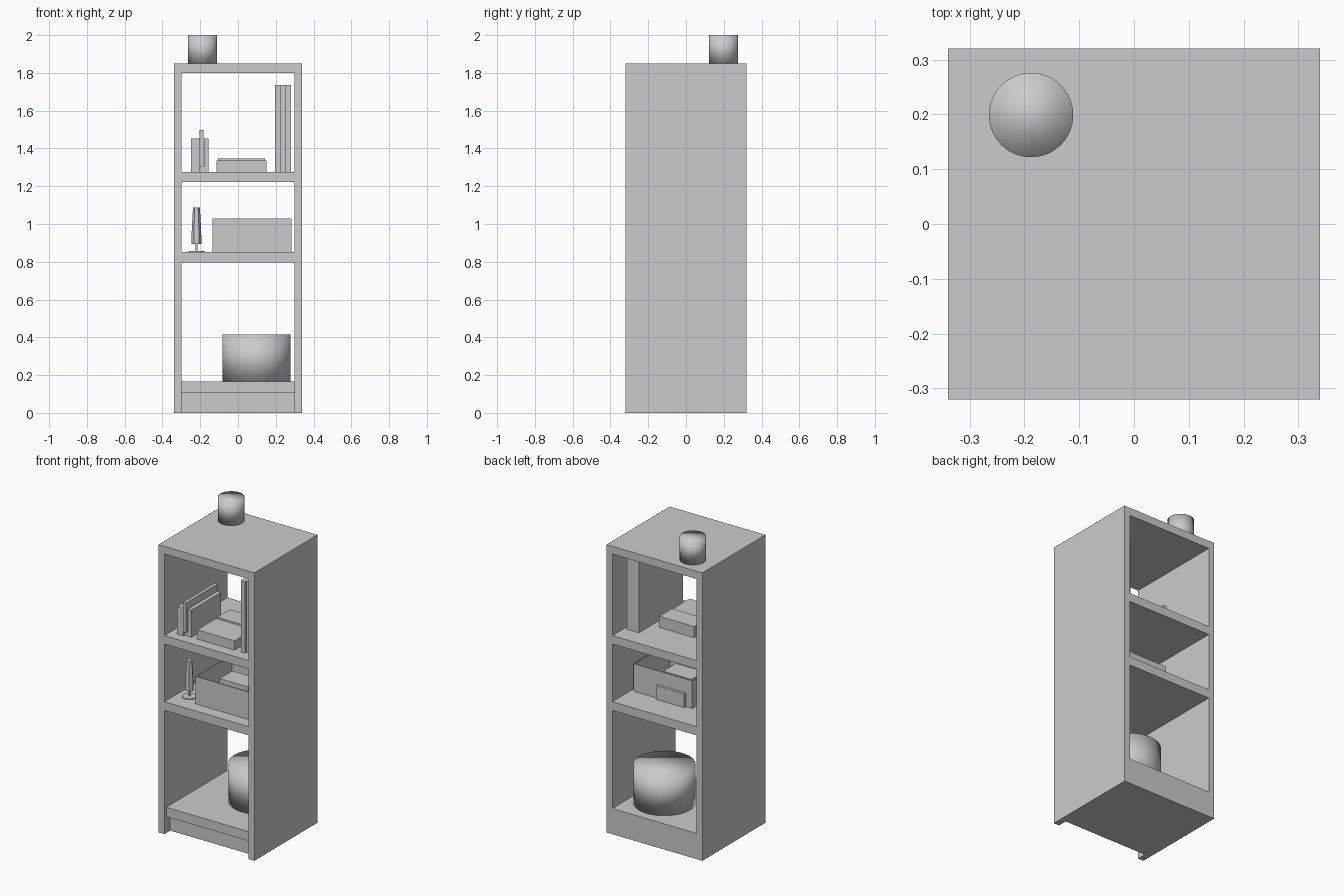
import bpy, bmesh
from math import cos, sin, pi

if "Cube" in bpy.data.objects:
    bpy.data.objects.remove(bpy.data.objects["Cube"])


def new_object(name, bm, smooth=False):
    bmesh.ops.recalc_face_normals(bm, faces=bm.faces)
    for f in bm.faces:
        f.smooth = smooth
    mesh = bpy.data.meshes.new(name)
    bm.to_mesh(mesh)
    bm.free()
    ob = bpy.data.objects.new(name, mesh)
    bpy.context.collection.objects.link(ob)
    return ob


def box(name, x, y, z):
    """Box from (min, max) pairs."""
    bm = bmesh.new()
    bmesh.ops.create_cube(bm, size=1)
    for v in bm.verts:
        v.co = [lo + (c + 0.5) * (hi - lo) for c, (lo, hi) in zip(v.co, (x, y, z))]
    return new_object(name, bm)


def turned(name, centre, profile, sides, smooth=False):
    """Closed solid of stacked rings; profile is (radius, z) from bottom to top."""
    bm = bmesh.new()
    rings = [[bm.verts.new((centre[0] + r * cos(2 * pi * i / sides),
                            centre[1] + r * sin(2 * pi * i / sides), z))
              for i in range(sides)] for r, z in profile]
    for a, b in zip(rings, rings[1:]):
        for i in range(sides):
            j = (i + 1) % sides
            bm.faces.new((a[i], a[j], b[j], b[i]))
    bm.faces.new(rings[0][::-1])
    bm.faces.new(rings[-1])
    return new_object(name, bm, smooth)


# Open-backed carcass: sides, shelves and recessed plinth
for side, x in (("left", (-0.34, -0.30)), ("right", (0.30, 0.34))):
    box(side + "_side_panel", x, (-0.32, 0.32), (0, 1.85))
for name, front, z in (("top_panel", -0.32, (1.80, 1.85)),
                       ("upper_shelf", -0.32, (1.222, 1.276)),
                       ("middle_shelf", -0.32, (0.795, 0.851)),
                       ("bottom_shelf", -0.30, (0.105, 0.165)),
                       ("plinth", -0.26, (0, 0.105))):
    box(name, (-0.30, 0.30), (front, 0.32), z)

# Round canister on top and large basket at the bottom
turned("top_canister", (-0.188, 0.199), [(0.077, 1.85), (0.077, 2.0)], 64, True)
turned("round_basket", (0.098, 0.08), [(0.181, 0.165), (0.181, 0.414)], 64, True)

# Middle shelf: open storage box with a carton inside and one behind
X0, X1, Y0, Y1, T = -0.135, 0.283, -0.24, 0.13, 0.008
Z = (0.851, 1.028)
box("storage_box_front", (X0, X1), (Y0, Y0 + T), Z)
box("storage_box_back", (X0, X1), (Y1 - T, Y1), Z)
box("storage_box_left", (X0, X0 + T), (Y0 + T, Y1 - T), Z)
box("storage_box_right", (X1 - T, X1), (Y0 + T, Y1 - T), Z)
box("storage_box_floor", (X0 + T, X1 - T), (Y0 + T, Y1 - T), (0.851, 0.859))
box("inner_carton", (-0.06, 0.14), (-0.10, 0.03), (0.859, 0.98))
box("rear_carton", (-0.09, 0.11), (0.13, 0.147), (0.851, 0.94))

# Middle shelf: faceted ornament on a stem
spot = (-0.22, -0.18)
turned("ornament_base", spot, [(0.042, 0.851), (0.042, 0.857)], 24)
turned("ornament_stem", spot, [(0.006, 0.857), (0.006, 0.90)], 12)
turned("ornament_body", spot, [(0.027, 0.895), (0.024, 0.99), (0.018, 1.087)], 6)

# Upper shelf: upright holder with a slim slab in its slot
box("holder_left", (-0.25, -0.205), (-0.26, 0.05), (1.276, 1.452))
box("holder_right", (-0.18, -0.155), (-0.25, 0.05), (1.276, 1.452))
box("holder_base", (-0.205, -0.18), (-0.25, 0.05), (1.276, 1.305))
box("slim_slab", (-0.203, -0.182), (-0.27, 0.05), (1.305, 1.497))

# Upper shelf: flat case with a raised rear section
box("flat_case_front", (-0.115, 0.15), (-0.25, -0.06), (1.276, 1.336))
box("flat_case_rear", (-0.107, 0.142), (-0.06, 0.07), (1.276, 1.347))

# Upper shelf: tall books, the middle one set back
for i, (x, front) in enumerate((((0.195, 0.225), -0.25),
                                ((0.225, 0.252), -0.235),
                                ((0.252, 0.281), -0.25))):
    box(f"tall_book_{i + 1}", x, (front, 0.20), (1.276, 1.735))
